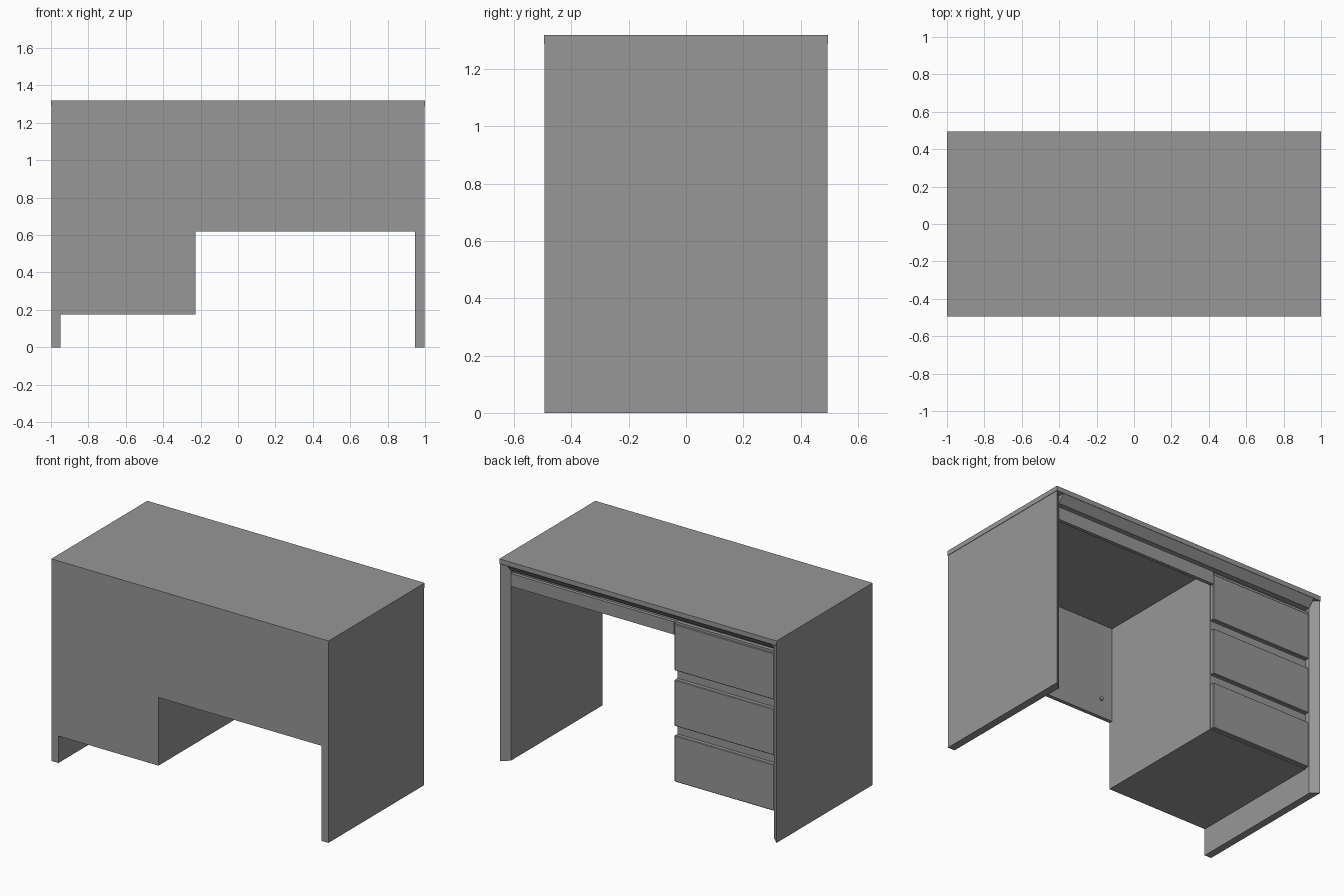
import bpy, bmesh, math

if "Cube" in bpy.data.objects:
    bpy.data.objects.remove(bpy.data.objects["Cube"])

grey = bpy.data.materials.new("dark_grey")
grey.diffuse_color = (0.31, 0.31, 0.31, 1)
grey.use_nodes = True
grey.node_tree.nodes["Principled BSDF"].inputs["Base Color"].default_value = grey.diffuse_color


def box(name, x, y, z, bevel=0):
    """Axis-aligned box from (min, max) ranges."""
    bpy.ops.mesh.primitive_cube_add(size=1, location=[sum(r) / 2 for r in (x, y, z)])
    ob = bpy.context.object
    ob.name = name
    ob.scale = [r[1] - r[0] for r in (x, y, z)]
    bpy.ops.object.transform_apply(location=False, rotation=False, scale=True)
    ob.data.materials.append(grey)
    if bevel:
        m = ob.modifiers.new("Bevel", 'BEVEL')
        m.width = bevel
        m.segments = 1
    return ob


def prism(name, profile, offset):
    """Extrude a flat 3D polygon along an offset vector."""
    bm = bmesh.new()
    face = bm.faces.new([bm.verts.new(p) for p in profile])
    ext = bmesh.ops.extrude_face_region(bm, geom=[face], use_keep_orig=True)
    bmesh.ops.translate(bm, vec=offset,
                        verts=[v for v in ext["geom"] if isinstance(v, bmesh.types.BMVert)])
    bmesh.ops.recalc_face_normals(bm, faces=bm.faces)
    me = bpy.data.meshes.new(name)
    bm.to_mesh(me)
    bm.free()
    me.materials.append(grey)
    ob = bpy.data.objects.new(name, me)
    bpy.context.collection.objects.link(ob)
    return ob


D = 0.495                    # half depth
F = -D + 0.002               # front plane
B = D - 0.002                # outer back edge
M = 0.45                     # inner end of the mitred back edges
LEFT, RIGHT = -0.95, 0.947   # inner faces of the side panels
PED = -0.228                 # inner side of the drawer pedestal
TOP = 1.287                  # underside of the desk top

# Desk top and the board beneath it, mitred at the back
box("desk_top", (-1, 1), (-D, D), (TOP, 1.318))
prism("under_top_board",
      [(LEFT, F + 0.01, 1.24), (LEFT, M, 1.24), (LEFT, B, TOP), (LEFT, F + 0.01, TOP)],
      (RIGHT - LEFT, 0, 0))

# Side panels, mitred at the back
for name, outer, inner in (("left", -0.998, LEFT), ("right", 0.997, RIGHT)):
    prism(name + "_side_panel",
          [(outer, F, 0), (inner, F, 0), (inner, M, 0), (outer, B, 0)], (0, 0, TOP))

# Front modesty panel and small fixing on its inner face
box("modesty_panel", (PED, RIGHT), (F, -0.469), (0.62, TOP))
bpy.ops.mesh.primitive_cylinder_add(vertices=12, radius=0.012, depth=0.01,
                                    location=(-0.145, -0.466, 0.74),
                                    rotation=(math.pi / 2, 0, 0))
bpy.context.object.name = "panel_fixing"
bpy.context.object.data.materials.append(grey)

# Drawer pedestal
box("pedestal", (LEFT, PED), (F, 0.415), (0.176, 1.24))
box("pedestal_front_wall", (LEFT, PED), (F, -0.469), (1.24, TOP))

# Drawer fronts separated by finger-pull gaps
for i in range(3):
    top = 1.203 - 0.3625 * i
    box(f"drawer_front_{i + 1}", (LEFT + 0.002, PED), (0.415, 0.446),
        (top - 0.302, top), 0.004)

# Apron over the knee space, running on above the top drawer
box("knee_apron", (PED, RIGHT), (0.425, 0.448), (1.135, 1.218))
box("apron_rail", (LEFT, PED), (0.41, 0.44), (1.19, 1.218))
